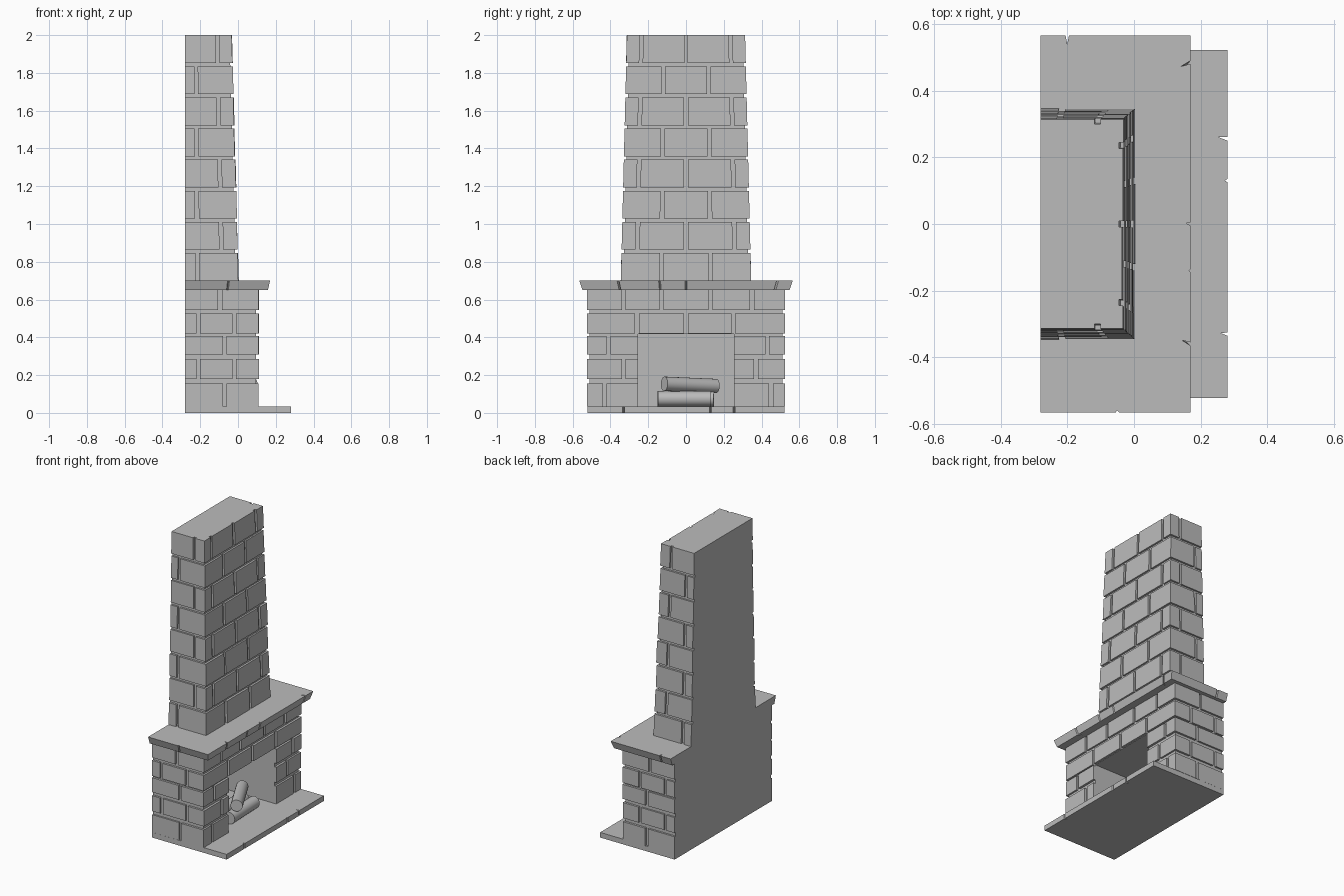
import bpy, bmesh, random
from math import pi
from mathutils import Vector

random.seed(4)
if "Cube" in bpy.data.objects:
    bpy.data.objects.remove(bpy.data.objects["Cube"])

BACK = -0.28
GAP = 0.01       # half of a mortar joint
DEPTH = 0.014    # how far bricks stand out of the core

stone = bpy.data.materials.new("stone_grey")
stone.use_nodes = True
grey = (0.5, 0.5, 0.5, 1)
stone.diffuse_color = grey
stone.node_tree.nodes["Principled BSDF"].inputs["Base Color"].default_value = grey


def straight(x, y, z):
    return (x, y, z)


def chimney_taper(x, y, z):
    t = (z - 0.7) / 1.3
    return (BACK + (x - BACK) * (1 - 0.127 * t), y * (1 - 0.093 * t), z)


def mantel_taper(x, y, z):
    t = (0.7 - z) / 0.05
    return (BACK + (x - BACK) * (1 - 0.027 * t), y * (1 - 0.03 * t), z)


def prism(bm, outline, z0, z1, shape=straight):
    """Extrude an outline from z0 to z1, bent by a shape function."""
    low = [bm.verts.new(shape(x, y, z0)) for x, y in outline]
    high = [bm.verts.new(shape(x, y, z1)) for x, y in outline]
    bm.faces.new(low[::-1])
    bm.faces.new(high)
    for i in range(len(low)):
        j = (i + 1) % len(low)
        bm.faces.new((low[i], low[j], high[j], high[i]))


def block(bm, x0, x1, y0, y1, z0, z1, shape=straight):
    prism(bm, [(x0, y0), (x1, y0), (x1, y1), (x0, y1)], z0, z1, shape)


def finish(name, bm):
    bmesh.ops.recalc_face_normals(bm, faces=bm.faces)
    mesh = bpy.data.meshes.new(name)
    bm.to_mesh(mesh)
    bm.free()
    mesh.materials.append(stone)
    ob = bpy.data.objects.new(name, mesh)
    bpy.context.collection.objects.link(ob)
    return ob


def course(bm, z0, z1, front, half, joints, side_joints, opening=0, shape=straight):
    """One row of bricks along the front and round both sides."""
    inner = front - DEPTH - 0.008
    edges = [-half] + joints + [half]
    last = len(edges) - 2
    for i in range(last + 1):
        y0 = edges[i] + (GAP if i else 0)
        y1 = edges[i + 1] - (GAP if i < last else 0)
        spans = [(y0, y1)]
        if opening and y0 < -opening < y1:
            spans = [(y0, -opening)]
        elif opening and y0 < opening < y1:
            spans = [(opening, y1)]
        if opening and len(edges) == 4 and i == 1:
            spans = [(y0, -opening), (opening, y1)]
        for a, b in spans:
            corner = i in (0, last)
            x0 = side_joints[-1] + GAP if corner else inner
            block(bm, x0, front + random.uniform(-0.003, 0.002), a, b, z0, z1, shape)
    # side bricks behind the corner bricks
    xs = [BACK] + side_joints
    for k in range(len(xs) - 1):
        x0 = xs[k] + (GAP if k else 0)
        for s in (-1, 1):
            out = s * (half + random.uniform(-0.003, 0.001))
            ya, yb = sorted((out, s * (half - DEPTH - 0.008)))
            block(bm, x0, xs[k + 1] - GAP, ya, yb, z0, z1, shape)


def slab(name, front, half, z0, z1, cracks, side_cracks=(), shape=straight):
    """A stone slab with thin wedge cracks: (position, depth, slant)."""
    w = 0.005
    pts = [(BACK, -half)]
    for x, d, s, side in side_cracks:
        if side < 0:
            pts += [(x - w, -half), (x + s, -half + d), (x + w, -half)]
    pts.append((front, -half))
    for y, d, s in cracks:
        pts += [(front, y - w), (front - d, y + s), (front, y + w)]
    pts.append((front, half))
    for x, d, s, side in side_cracks:
        if side > 0:
            pts += [(x + w, half), (x + s, half - d), (x - w, half)]
    pts.append((BACK, half))
    bm = bmesh.new()
    prism(bm, pts, z0, z1, shape)
    return finish(name, bm)


# hearth and mantel slabs
slab("hearth_slab", 0.28, 0.522, 0, 0.035,
     [(-0.33, 0.02, 0.003), (0.13, 0.008, 0), (0.255, 0.027, 0.005)])
slab("mantel_slab", 0.17, 0.565, 0.65, 0.70,
     [(-0.36, 0.027, 0.012), (-0.14, 0.005, 0), (0, 0.014, 0.002), (0.485, 0.03, -0.013)],
     [(-0.05, 0.007, 0, -1), (-0.2, 0.025, 0, 1)], mantel_taper)

# firebox core: back wall, piers and lintel round the opening
OPEN, OPEN_TOP = 0.255, 0.417
FRONT, HALF = 0.11, 0.524
core_front, core_half = FRONT - DEPTH, HALF - DEPTH
bm = bmesh.new()
block(bm, BACK, -0.262, -core_half, core_half, 0.035, 0.65)
for s in (-1, 1):
    a, b = sorted((s * OPEN, s * core_half))
    block(bm, -0.262, core_front, a, b, 0.035, 0.65)
block(bm, -0.262, core_front, -OPEN, OPEN, OPEN_TOP, 0.65)
finish("firebox_core", bm)

# firebox bricks, from the bottom course up
rows = [
    (0.035, 0.155, [-0.43, 0.45], [-0.07]),
    (0.18, 0.285, [-0.33, 0.37], [-0.21, -0.02]),
    (0.31, 0.408, [-0.41, 0.43], [-0.07]),
    (0.42, 0.525, [-0.26, 0, 0.25], [-0.21, -0.02]),
    (0.545, 0.65, [-0.33, -0.13, 0.13, 0.35], [-0.095]),
]
bm = bmesh.new()
for z0, z1, joints, sides in rows:
    course(bm, z0, z1, FRONT, HALF, joints, sides, OPEN if z1 < OPEN_TOP else 0)
finish("firebox_bricks", bm)

# chimney core and its eight alternating courses
C_FRONT, C_HALF = 0.003, 0.345
bm = bmesh.new()
block(bm, BACK, C_FRONT - DEPTH, -C_HALF + DEPTH, C_HALF - DEPTH, 0.7, 2, chimney_taper)
finish("chimney_core", bm)
bm = bmesh.new()
for i in range(8):
    z0 = 0.7 + i * 0.1645
    z1 = 2 if i == 7 else z0 + 0.147
    joints, sides = ([-0.26, 0, 0.26], [-0.085]) if i % 2 else ([-0.13, 0.13], [-0.215])
    course(bm, z0, z1, C_FRONT, C_HALF, joints, sides, 0, chimney_taper)
finish("chimney_bricks", bm)


# firewood
def log(name, start, end, radius):
    start, end = Vector(start), Vector(end)
    axis = end - start
    bpy.ops.mesh.primitive_cylinder_add(vertices=20, radius=radius, depth=axis.length,
                                        location=(start + end) / 2,
                                        rotation=axis.to_track_quat("Z", "Y").to_euler())
    ob = bpy.context.object
    ob.name = name
    ob.data.materials.append(stone)
    bpy.ops.object.shade_smooth_by_angle(angle=pi / 5)


log("front_log", (0.04, -0.15, 0.075), (0.03, 0.132, 0.075), 0.04)
log("rear_log", (-0.07, -0.14, 0.075), (-0.06, 0.148, 0.075), 0.04)
log("top_log", (0.07, -0.115, 0.154), (-0.08, 0.16, 0.142), 0.038)
